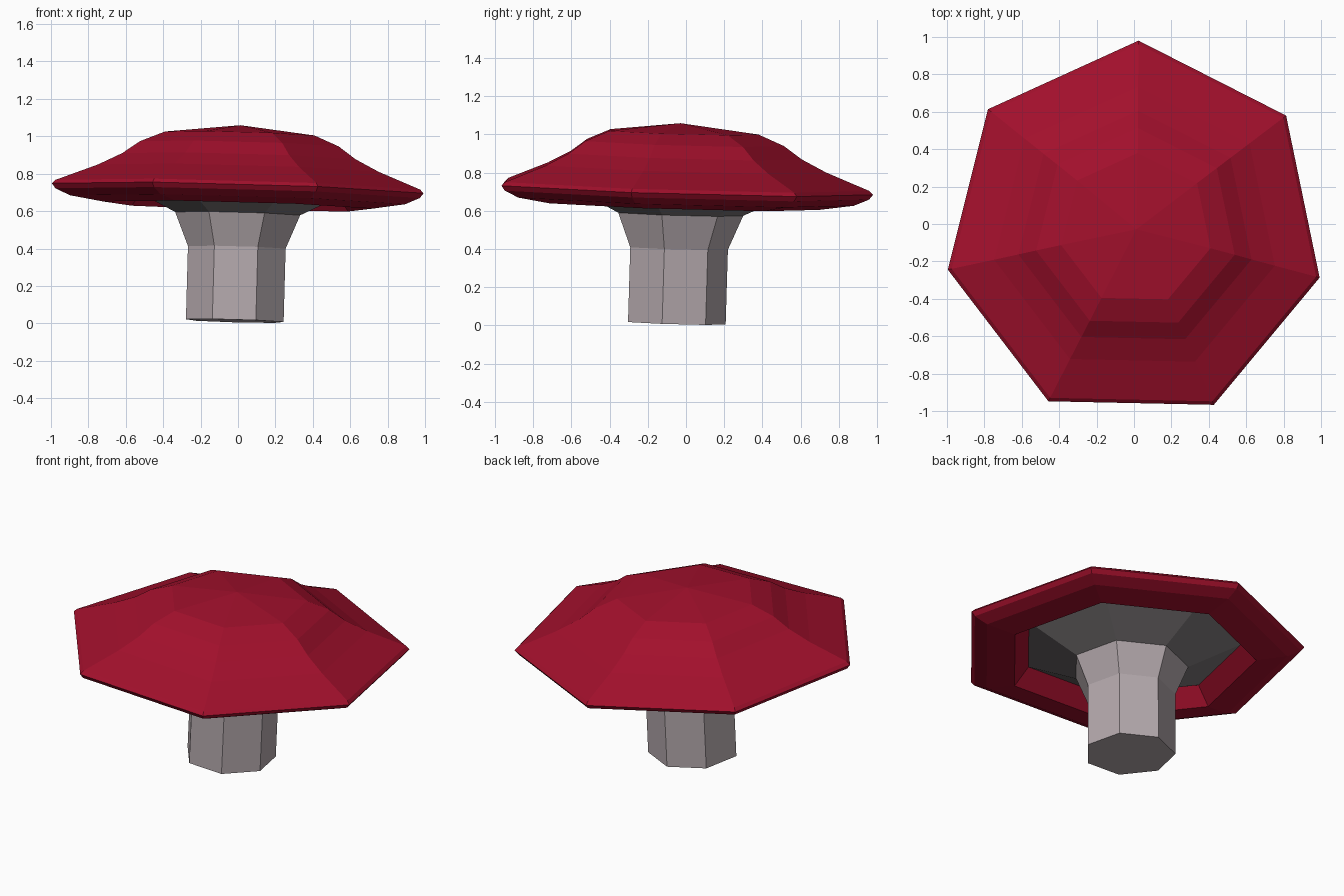
import bpy, bmesh, math
from mathutils import Vector

if "Cube" in bpy.data.objects:
    bpy.data.objects.remove(bpy.data.objects["Cube"])

SIDES = 7
PHASE = math.radians(88.8)
BASE = Vector((-0.016, -0.06, 0.013))
TILT = Vector((0, 0, 1)).rotation_difference(Vector((0.0275, 0.03, 1)))


def material(name, color):
    m = bpy.data.materials.new(name)
    m.diffuse_color = (*color, 1)
    m.use_nodes = True
    m.node_tree.nodes["Principled BSDF"].inputs["Base Color"].default_value = m.diffuse_color
    return m


def lathe(name, profile, mat):
    """Spin (radius, height) points into flat-faced seven-sided rings."""
    bm = bmesh.new()
    rings = []
    for r, z in profile:
        count = SIDES if r > 0 else 1
        ring = []
        for i in range(count):
            a = PHASE + math.tau * i / SIDES
            p = Vector((r * math.cos(a), r * math.sin(a), z - BASE.z))
            ring.append(bm.verts.new(TILT @ p + BASE))
        rings.append(ring)
    for lo, hi in zip(rings, rings[1:]):
        for i in range(SIDES):
            j = (i + 1) % SIDES
            a, b = lo[i % len(lo)], lo[j % len(lo)]
            c, d = hi[j % len(hi)], hi[i % len(hi)]
            bm.faces.new(list(dict.fromkeys((a, b, c, d))))
    bmesh.ops.recalc_face_normals(bm, faces=bm.faces)
    mesh = bpy.data.meshes.new(name)
    bm.to_mesh(mesh)
    bm.free()
    obj = bpy.data.objects.new(name, mesh)
    bpy.context.collection.objects.link(obj)
    mesh.materials.append(mat)
    return obj


red = material("cap_red", (0.36, 0.005, 0.025))
pale = material("stem_pale", (0.46, 0.40, 0.42))
grey = material("gill_grey", (0.20, 0.185, 0.19))

# Cap: domed top, thin rim, and a lip curling in to the gills
lathe("cap", [(0, 1.06), (0.41, 1.013), (0.545, 0.957), (0.64, 0.89),
              (0.77, 0.825), (1.0, 0.735), (1.02, 0.716), (1.0, 0.69),
              (0.92, 0.655), (0.74, 0.628), (0.65, 0.732)], red)

# Gills: shallow cone under the cap
lathe("gills", [(0.65, 0.732), (0.343, 0.585)], grey)

# Stem: straight trunk with a flared neck and closed base
lathe("stem", [(0.343, 0.585), (0.268, 0.405), (0.268, 0.013), (0, 0.013)], pale)
